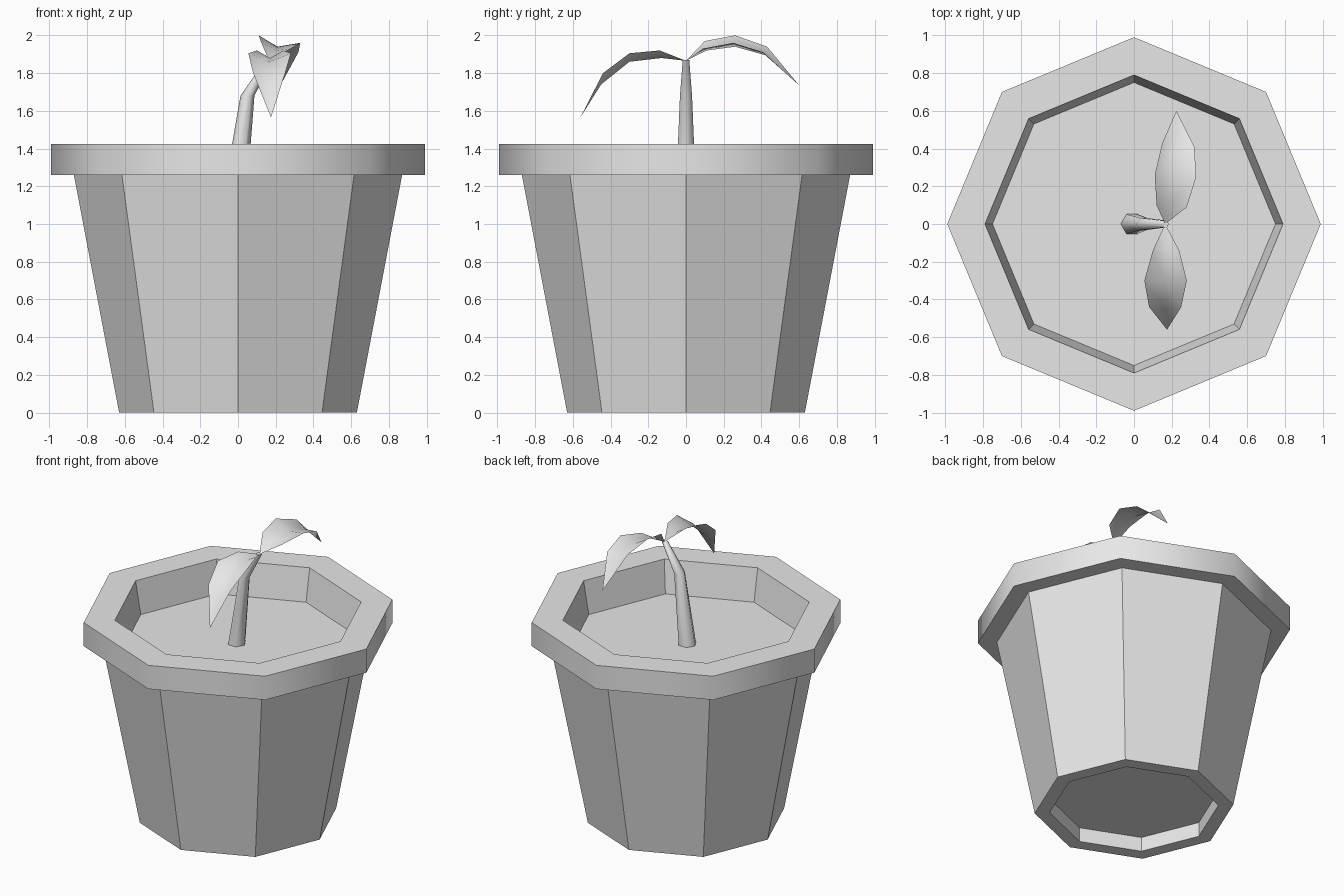
import bpy, bmesh, math
from mathutils import Vector

if "Cube" in bpy.data.objects:
    bpy.data.objects.remove(bpy.data.objects["Cube"])

# One plain grey for everything
grey = bpy.data.materials.new("plain grey")
grey.use_nodes = True
COLOUR = (0.8, 0.8, 0.8, 1)
grey.diffuse_color = COLOUR
grey.node_tree.nodes["Principled BSDF"].inputs["Base Color"].default_value = COLOUR


def finish(name, bm, smooth=None):
    """Make an object; smooth is the angle in degrees, None for flat faces."""
    mesh = bpy.data.meshes.new(name)
    bm.to_mesh(mesh)
    bm.free()
    mesh.materials.append(grey)
    ob = bpy.data.objects.new(name, mesh)
    bpy.context.collection.objects.link(ob)
    if smooth:
        bpy.ops.object.select_all(action="DESELECT")
        ob.select_set(True)
        bpy.context.view_layer.objects.active = ob
        bpy.ops.object.shade_smooth_by_angle(angle=math.radians(smooth))
    return ob


def loft(bm, rings, cap_start=False, cap_end=False):
    """Join rings of points; each ring runs anticlockwise seen from above."""
    loops = [[bm.verts.new(p) for p in ring] for ring in rings]
    n = len(loops[0])
    for a, b in zip(loops, loops[1:]):
        for i in range(n):
            j = (i + 1) % n
            bm.faces.new((a[i], a[j], b[j], b[i]))
    if cap_start:
        bm.faces.new(loops[0][::-1])
    if cap_end:
        bm.faces.new(loops[-1])


def ring(radius, z, n=8, x=0.0):
    return [(x + radius * math.cos(math.tau * i / n),
             radius * math.sin(math.tau * i / n), z) for i in range(n)]


def turned(name, profile, smooth=None, **caps):
    bm = bmesh.new()
    loft(bm, [ring(r, z) for r, z in profile], **caps)
    return finish(name, bm, smooth)


# Octagonal pot: recessed foot and tapered wall
turned("pot_body", [(0.535, 0.10), (0.535, 0), (0.63, 0), (0.87, 1.26)], cap_start=True)
# Rim collar, smooth round its outside
turned("pot_rim", [(0.87, 1.26), (0.99, 1.26), (0.99, 1.425), (0.79, 1.425)], smooth=50)
# Inner wall and soil
turned("pot_lining", [(0.79, 1.425), (0.75, 1.20)])
bm = bmesh.new()
bm.faces.new([bm.verts.new(p) for p in ring(0.75, 1.20)])
finish("soil", bm)

# Bent, tapering stem
bm = bmesh.new()
loft(bm, [ring(r, z, 6, x) for x, z, r in
          [(-0.01, 1.20, 0.06), (0.05, 1.68, 0.037), (0.165, 1.87, 0.02)]], cap_end=True)
finish("stem", bm, 65)


def leaf(name, base, rows, tip):
    """Folded leaf: rows of (left edge, midrib, right edge) from base to tip."""
    bm = bmesh.new()
    root, end = bm.verts.new(base), bm.verts.new(tip)
    grid = [[bm.verts.new(p) for p in row] for row in rows]
    for k in (0, 1):
        bm.faces.new((root, grid[0][k + 1], grid[0][k]))
        for a, b in zip(grid, grid[1:]):
            bm.faces.new((a[k], a[k + 1], b[k + 1], b[k]))
        bm.faces.new((grid[-1][k], grid[-1][k + 1], end))
    bm.normal_update()
    if sum(f.normal.z for f in bm.faces) < 0:
        bmesh.ops.reverse_faces(bm, faces=bm.faces[:])
    finish(name, bm, 60)


leaf("front_leaf", (0.165, 0, 1.865), [
    [(0.10, -0.14, 1.92), (0.17, -0.13, 1.88), (0.24, -0.14, 1.92)],
    [(0.055, -0.30, 1.905), (0.165, -0.30, 1.86), (0.28, -0.30, 1.905)],
    [(0.08, -0.44, 1.80), (0.17, -0.45, 1.74), (0.25, -0.44, 1.80)],
], (0.175, -0.56, 1.565))
leaf("back_leaf", (0.165, 0, 1.865), [
    [(0.12, 0.10, 1.97), (0.20, 0.11, 1.92), (0.28, 0.09, 1.93)],
    [(0.11, 0.26, 2.0), (0.21, 0.26, 1.94), (0.33, 0.25, 1.96)],
    [(0.15, 0.43, 1.94), (0.225, 0.42, 1.895), (0.32, 0.41, 1.91)],
], (0.225, 0.60, 1.735))
